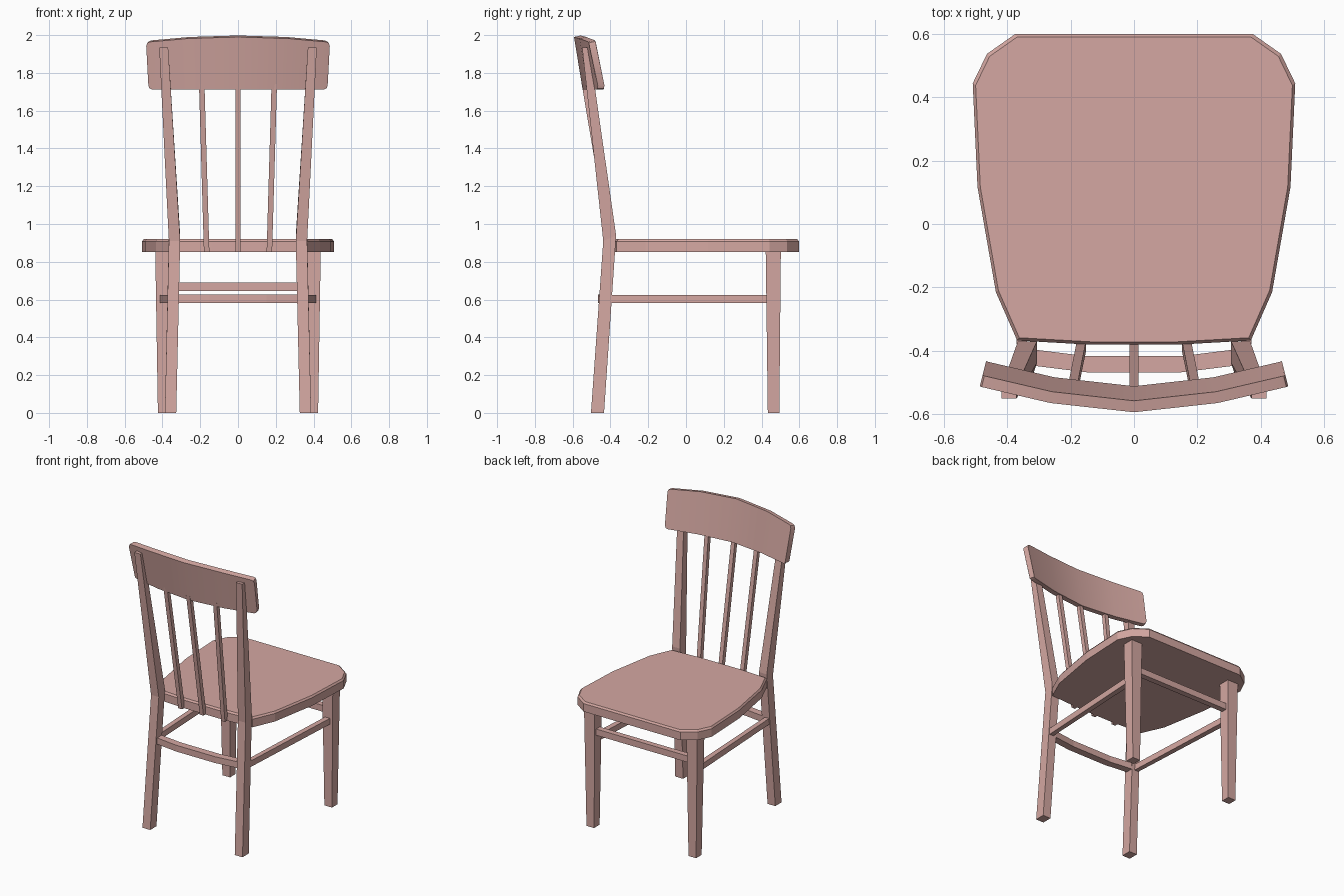
import bpy, bmesh, math

if "Cube" in bpy.data.objects:
    bpy.data.objects.remove(bpy.data.objects["Cube"])

mat = bpy.data.materials.new("pink_paint")
mat.diffuse_color = (0.66, 0.39, 0.36, 1)
mat.use_nodes = True
mat.node_tree.nodes["Principled BSDF"].inputs["Base Color"].default_value = mat.diffuse_color


def loft(name, rings, smooth=False):
    """Skin a list of matching rings and cap both ends."""
    bm = bmesh.new()
    rows = [[bm.verts.new(p) for p in r] for r in rings]
    n = len(rows[0])
    for a, b in zip(rows, rows[1:]):
        for i in range(n):
            bm.faces.new((a[i], a[(i + 1) % n], b[(i + 1) % n], b[i]))
    bm.faces.new(rows[0])
    bm.faces.new(rows[-1])
    bmesh.ops.recalc_face_normals(bm, faces=bm.faces)
    me = bpy.data.meshes.new(name)
    bm.to_mesh(me)
    bm.free()
    me.materials.append(mat)
    ob = bpy.data.objects.new(name, me)
    bpy.context.collection.objects.link(ob)
    if smooth:
        bpy.context.view_layer.objects.active = ob
        ob.select_set(True)
        bpy.ops.object.shade_smooth_by_angle(angle=math.radians(30))
        ob.select_set(False)
    return ob


def rect_z(s, x0, x1, y0, y1, z):
    """Horizontal rectangle, mirrored in x by s."""
    return [(s * x0, y0, z), (s * x1, y0, z), (s * x1, y1, z), (s * x0, y1, z)]


def rect_x(x, y0, y1, z0, z1):
    """Rectangle across the x direction."""
    return [(x, y0, z0), (x, y1, z0), (x, y1, z1), (x, y0, z1)]


# Seat: half outline mirrored, with a small bevelled top edge
half = [(0.14, -0.38), (0.368, -0.367), (0.435, -0.215), (0.493, 0.117),
        (0.508, 0.443), (0.463, 0.536), (0.375, 0.598)]
outline = half + [(-x, y) for x, y in reversed(half)]


def seat_ring(inset, z):
    k, m = 1 - inset / 0.5, 1 - inset / 0.49
    return [(x * k, 0.109 + (y - 0.109) * m, z) for x, y in outline]


loft("seat", [seat_ring(0, 0.852), seat_ring(0, 0.908), seat_ring(0.009, 0.92)])

for s, side in ((-1, "left"), (1, "right")):
    # Tapered front legs
    loft("front_leg_" + side, [rect_z(s, 0.365, 0.424, 0.433, 0.494, 0),
                               rect_z(s, 0.355, 0.438, 0.422, 0.502, 0.855)])
    # Back posts bent at seat height
    bend = rect_z(s, 0.306, 0.366, -0.438, -0.37, 0.91)
    bend = [(x, y, 0.91 if y < -0.4 else 0.94) for x, y, z in bend]
    loft("back_post_" + side, [rect_z(s, 0.327, 0.387, -0.503, -0.434, 0),
                               bend,
                               rect_z(s, 0.37, 0.417, -0.55, -0.513, 1.935)])
    # Side stretchers, splayed towards the front legs
    ends = ((-0.42, 0.335, 0.367), (0.44, 0.376, 0.414))
    loft("side_stretcher_" + side,
         [[(s * a, y, 0.582), (s * b, y, 0.582), (s * b, y, 0.624), (s * a, y, 0.624)]
          for y, a, b in ends])

# Front stretcher
loft("front_stretcher", [rect_x(x, 0.442, 0.482, 0.646, 0.69) for x in (-0.37, 0.37)])

# Bowed back stretcher
loft("back_stretcher", [rect_x(x, y - 0.051, y, 0.582, 0.626) for x, y in
                        ((-0.32, -0.395), (-0.15, -0.416), (0.15, -0.416), (0.32, -0.395))])

# Back spindles, leaning and fanning outwards
for name, xb, xt, yt in (("left", -0.166, -0.192, -0.53),
                         ("centre", 0, 0, -0.552), ("right", 0.166, 0.192, -0.53)):
    w = 0.0145
    loft("back_spindle_" + name,
         [rect_z(1, xb - w, xb + w, -0.402, -0.37, 0.852),
          rect_z(1, xt - w, xt + w, yt, yt + 0.028, 1.74)])

# Curved top rail: x, y of lower inner edge, angle, bottom, top, thickness
stations = [(0, -0.511, 0, 1.712, 1.998), (0.25, -0.483, 9, 1.712, 1.99),
            (0.447, -0.437, 14, 1.712, 1.972), (0.46, -0.434, 14, 1.718, 1.967),
            (0.466, -0.432, 14, 1.735, 1.95)]
rings = []
for s, part in ((-1, stations[:0:-1]), (1, stations)):
    for x, y, deg, zb, zt in part:
        dx, dy = s * math.sin(math.radians(deg)), -math.cos(math.radians(deg))
        rings.append([(s * x + dx * d, y + dy * d, z) for d, z in
                      ((0, zb), (0.036, zb), (0.082, zt - 0.008), (0.046, zt))])
loft("top_rail", rings, smooth=True)
